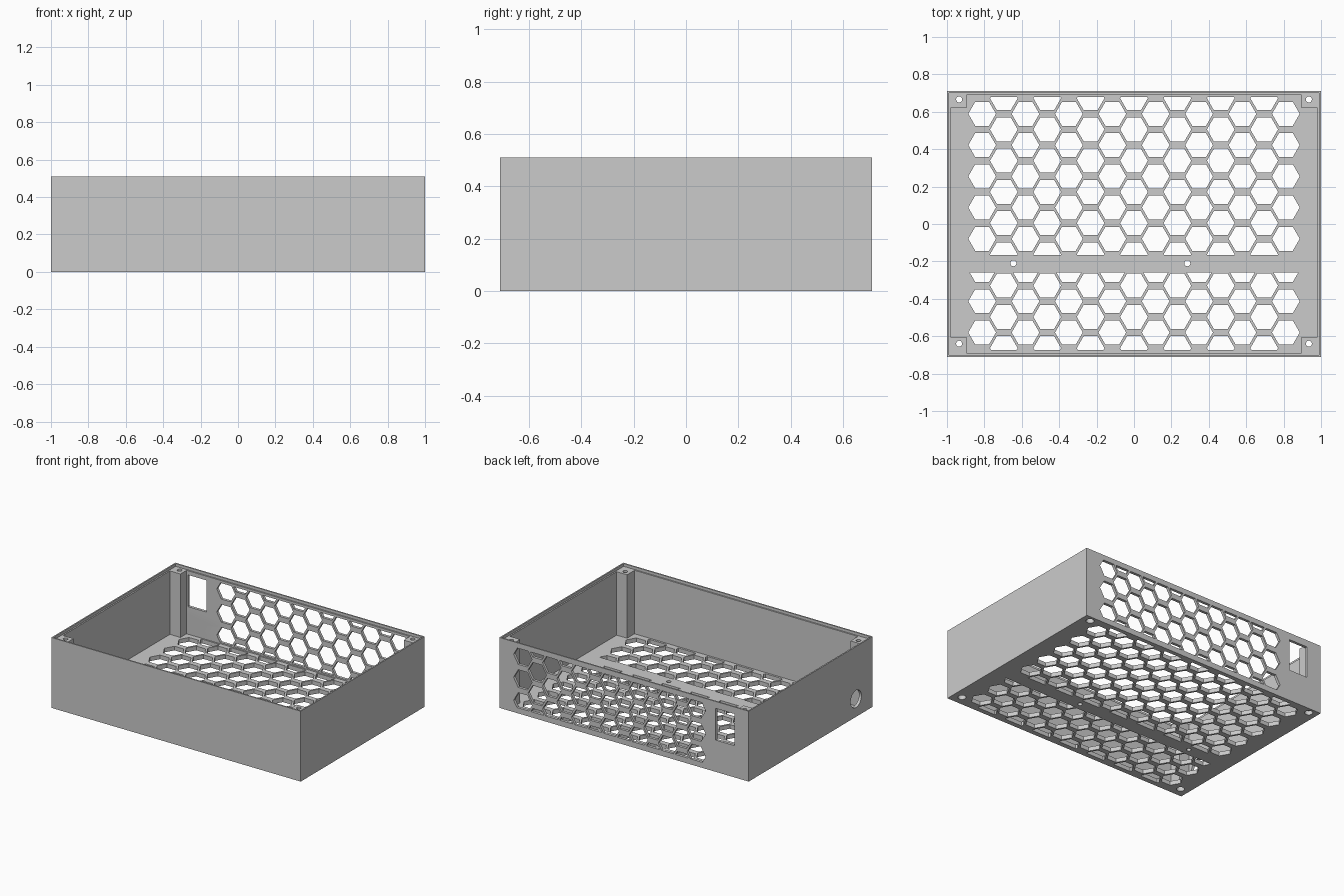
import bpy, bmesh, math
from mathutils import Vector

cube = bpy.data.objects.get("Cube")
if cube:
    bpy.data.objects.remove(cube, do_unlink=True)

grey = bpy.data.materials.new("light_grey_plastic")
grey.use_nodes = True
grey.diffuse_color = (0.6, 0.6, 0.6, 1)
grey.node_tree.nodes["Principled BSDF"].inputs["Base Color"].default_value = (0.6, 0.6, 0.6, 1)

# Overall dimensions
HX, HY, HEIGHT = 1.0, 0.71, 0.51
WALL, FLOOR, LEDGE = 0.02, 0.03, 0.49
COL, PITCH, RADIUS = 0.116, 0.167, 0.074


def rect(x0, x1, y0, y1):
    return [(x0, y0), (x1, y0), (x1, y1), (x0, y1)]


def circle(cx, cy, r, n=32):
    return [(cx + r * math.cos(math.tau * i / n), cy + r * math.sin(math.tau * i / n))
            for i in range(n)]


def prisms(name, outlines, lo, hi, axis="z"):
    """One mesh made of flat outlines extruded from lo to hi along an axis."""
    place = {"z": lambda u, v, w: (u, v, w),
             "y": lambda u, v, w: (u, w, v),
             "x": lambda u, v, w: (w, u, v)}[axis]
    bm = bmesh.new()
    for pts in outlines:
        face = bm.faces.new([bm.verts.new(place(u, v, lo)) for u, v in pts])
        grown = bmesh.ops.extrude_face_region(bm, geom=[face])["geom"]
        shift = Vector(place(0, 0, hi - lo))
        bmesh.ops.translate(bm, vec=shift,
                            verts=[g for g in grown if isinstance(g, bmesh.types.BMVert)])
    bmesh.ops.recalc_face_normals(bm, faces=bm.faces)
    mesh = bpy.data.meshes.new(name)
    bm.to_mesh(mesh)
    bm.free()
    mesh.materials.append(grey)
    obj = bpy.data.objects.new(name, mesh)
    bpy.context.collection.objects.link(obj)
    return obj


def cut(target, outlines, lo, hi, axis="z"):
    """Subtract extruded outlines from the target and discard the cutter."""
    cutter = prisms("cutter", outlines, lo, hi, axis)
    mod = target.modifiers.new("cut", "BOOLEAN")
    mod.operation, mod.solver, mod.object = "DIFFERENCE", "EXACT", cutter
    bpy.context.view_layer.objects.active = target
    bpy.ops.object.modifier_apply(modifier=mod.name)
    bpy.data.objects.remove(cutter, do_unlink=True)


def clip(pts, limit, sign):
    """Keep the part of an outline where sign * v is above sign * limit."""
    out = []
    for (u0, v0), (u1, v1) in zip(pts, pts[1:] + pts[:1]):
        a, b = sign * (v0 - limit), sign * (v1 - limit)
        if a >= 0:
            out.append((u0, v0))
        if a * b < 0:
            t = a / (a - b)
            out.append((u0 + t * (u1 - u0), limit))
    return out


def honeycomb(first, last, base, low, high):
    """Staggered hexagons, trimmed to a band; odd columns are centred on base."""
    cells = []
    for i in range(first, last + 1):
        for j in range(-10, 11):
            v = base + (j + 0.5 * (i % 2 == 0)) * PITCH
            cell = clip(circle(i * COL, v, RADIUS, 6), low, 1)
            cell = clip(cell, high, -1) if len(cell) > 2 else []
            if len(cell) > 2:
                cells.append(cell)
    return cells


# Open tray with a thin stepped rim
tray = prisms("tray", [rect(-HX, HX, -HY, HY)], 0, HEIGHT)
cut(tray, [rect(-HX + WALL, HX - WALL, -HY + WALL, HY - WALL)], FLOOR, 1)
step = WALL / 2
cut(tray, [rect(-HX + step, HX - step, -HY + step, HY - step)], LEDGE, 1)

# Floor vents on both sides of a solid strip
cut(tray, honeycomb(-7, 7, 0.088, -0.165, 0.68), -0.1, 0.1)
cut(tray, honeycomb(-7, 7, 0.088, -0.675, -0.26), -0.1, 0.1)

# Screw holes in the strip and recesses under the corners
corners = [(sx * 0.935, y) for sx in (-1, 1) for y in (0.666, -0.64)]
cut(tray, [circle(x, -0.21, 0.016) for x in (-0.645, 0.285)]
    + [circle(x, y, 0.027) for x, y in corners], -0.1, 0.1)

# Back wall vents and socket window
cut(tray, honeycomb(-5, 7, 0.253, 0.04, 0.472) + [rect(-0.885, -0.735, 0.23, 0.46)],
    HY - 0.06, HY + 0.1, "y")

# Round cable hole in the side wall
cut(tray, [circle(-0.52, 0.13, 0.062)], -HX - 0.1, -HX + 0.06, "x")

# Corner screw posts
for x, y in corners:
    sx, sy = math.copysign(1, x), math.copysign(1, y)
    inner_y = 0.62 if sy > 0 else -0.605
    xs = sorted((sx * 0.896, sx * (HX - WALL)))
    ys = sorted((inner_y, sy * (HY - WALL)))
    name = ("back" if sy > 0 else "front") + ("_left" if sx > 0 else "_right") + "_post"
    post = prisms(name, [rect(*xs, *ys)], FLOOR, LEDGE)
    cut(post, [circle(x, y, 0.016)], -0.1, 1)

# Flat faces, with only the round holes smoothed
for obj in bpy.context.collection.objects:
    if obj.type == "MESH" and (obj.name == "tray" or obj.name.endswith("_post")):
        bpy.ops.object.select_all(action="DESELECT")
        obj.select_set(True)
        bpy.context.view_layer.objects.active = obj
        bpy.ops.object.shade_smooth_by_angle(angle=math.radians(30))
